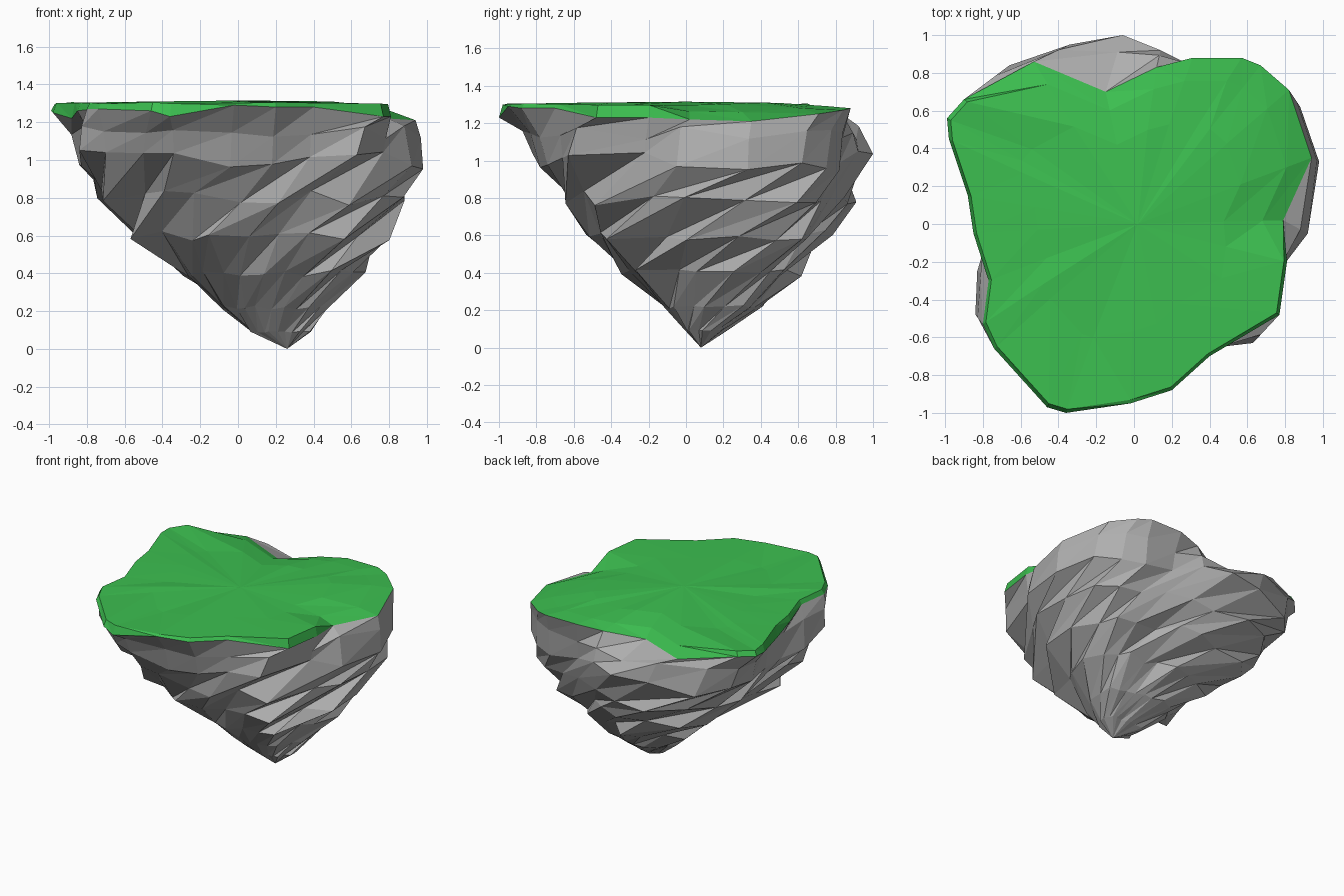
import bpy
import random
from mathutils import Vector

random.seed(4)
cube = bpy.data.objects.get("Cube")
if cube:
    bpy.data.objects.remove(cube, do_unlink=True)


def make_material(name, colour):
    mat = bpy.data.materials.new(name)
    mat.use_nodes = True
    mat.diffuse_color = colour
    bsdf = mat.node_tree.nodes["Principled BSDF"]
    bsdf.inputs["Base Color"].default_value = colour
    bsdf.inputs["Roughness"].default_value = 0.9
    return mat


def jitter(amount):
    return random.uniform(-amount, amount)


def build_loft(name, rings, tip, material):
    """Join closed rings with diagonal triangles and close the last one to a point."""
    count = len(rings[0])
    verts = [v for ring in rings for v in ring] + [tip]
    last = len(verts) - 1
    faces = []
    for level in range(len(rings) - 1):
        upper, lower = level * count, (level + 1) * count
        for i in range(count):
            j = (i + 1) % count
            faces.append((upper + i, lower + i, upper + j))
            faces.append((lower + i, lower + j, upper + j))
    start = last - count
    for i in range(count):
        faces.append((start + i, last, start + (i + 1) % count))
    mesh = bpy.data.meshes.new(name)
    mesh.from_pydata(verts, [], faces)
    mesh.materials.append(material)
    mesh.update()
    obj = bpy.data.objects.new(name, mesh)
    bpy.context.collection.objects.link(obj)
    return obj


grass_green = make_material("grass green", (0.045, 0.52, 0.08, 1))
rock_grey = make_material("rock grey", (0.43, 0.43, 0.43, 1))

# Lower edge of the grass, counter-clockwise from the left side
grass_edge = [
    (0.79, 0.02, 1.22), (0.94, 0.35, 1.21), (0.82, 0.71, 1.25), (0.67, 0.84, 1.27),
    (0.57, 0.88, 1.28), (0.31, 0.88, 1.28), (0.12, 0.83, 1.26), (-0.15, 0.7, 1.22),
    (-0.53, 0.86, 1.23), (-0.9, 0.66, 1.27), (-0.99, 0.56, 1.26), (-0.98, 0.45, 1.25),
    (-0.88, 0.15, 1.22), (-0.85, -0.05, 1.26), (-0.77, -0.3, 1.27), (-0.8, -0.53, 1.27),
    (-0.74, -0.66, 1.27), (-0.46, -0.97, 1.26), (-0.36, -1.0, 1.23), (-0.02, -0.95, 1.29),
    (0.2, -0.88, 1.28), (0.4, -0.7, 1.28), (0.77, -0.48, 1.23), (0.81, -0.2, 1.23)]

# Outline of the rock where it bulges below the grass
rock_outline = [
    (0.92, -0.05), (0.98, 0.33), (0.88, 0.62), (0.74, 0.75), (0.58, 0.82), (0.34, 0.82),
    (0.14, 0.92), (-0.06, 1.0), (-0.34, 0.95), (-0.66, 0.84), (-0.83, 0.64), (-0.84, 0.4),
    (-0.78, 0.15), (-0.77, -0.05), (-0.83, -0.25), (-0.84, -0.48), (-0.7, -0.6), (-0.5, -0.76),
    (-0.34, -0.82), (-0.04, -0.78), (0.18, -0.74), (0.38, -0.66), (0.63, -0.63), (0.77, -0.22)]

# Height, x range and y range of the tapering rock levels
rock_levels = [
    (0.8, -0.72, 0.94, -0.7, 0.93),
    (0.6, -0.55, 0.83, -0.57, 0.79),
    (0.4, -0.28, 0.67, -0.36, 0.61),
    (0.22, -0.08, 0.5, -0.14, 0.42),
    (0.09, 0.07, 0.39, -0.01, 0.22)]

edge = [Vector(p) for p in grass_edge]
bulge = [Vector((x, y, 1.0 + jitter(0.06))) for x, y in rock_outline]

# Rock shoulder
shoulder = []
for a, b in zip(edge, bulge):
    point = a.lerp(b, 0.7)
    point.z = 1.15 + jitter(0.04)
    shoulder.append(point)

# Tapering rock rings, each turned one column on, with diagonal ridges
rings = [edge, shoulder, bulge]
xs, ys = zip(*rock_outline)
for level, (z, x0, x1, y0, y1) in enumerate(rock_levels):
    centre = Vector(((x0 + x1) / 2, (y0 + y1) / 2, z))
    ring = []
    for i in range(len(rock_outline)):
        x, y = rock_outline[i - level - 1]
        u = (x - min(xs)) / (max(xs) - min(xs))
        v = (y - min(ys)) / (max(ys) - min(ys))
        point = Vector((x0 + u * (x1 - x0), y0 + v * (y1 - y0), z))
        groove = (-0.02, 0.02, 0.07)[(i + level) % 3]
        if x < -0.3 and y < -0.5:
            groove += 0.06
        point = point.lerp(centre, groove + jitter(0.015))
        point.z += jitter(0.05 * z)
        ring.append(point)
    rings.append(ring)
build_loft("rock_body", rings, Vector((0.26, 0.08, 0)), rock_grey)

# Grass cap: a steep lip at the front, easing to a gentle slope at the back and left
lip = []
for p in edge:
    gentle = p.y > 0 and p.x > -0.6
    scale = 0.86 if gentle else 0.98
    height = (p.z + 1.3) / 2 if gentle else 1.3
    lip.append(Vector((p.x * scale, p.y * scale, height + jitter(0.006))))
inner = [Vector((p.x * 0.6, p.y * 0.6, 1.3 + jitter(0.01))) for p in edge]
cap = build_loft("grass_top", [edge, lip, inner], Vector((0.02, 0, 1.315)), grass_green)
cap.data.flip_normals()
